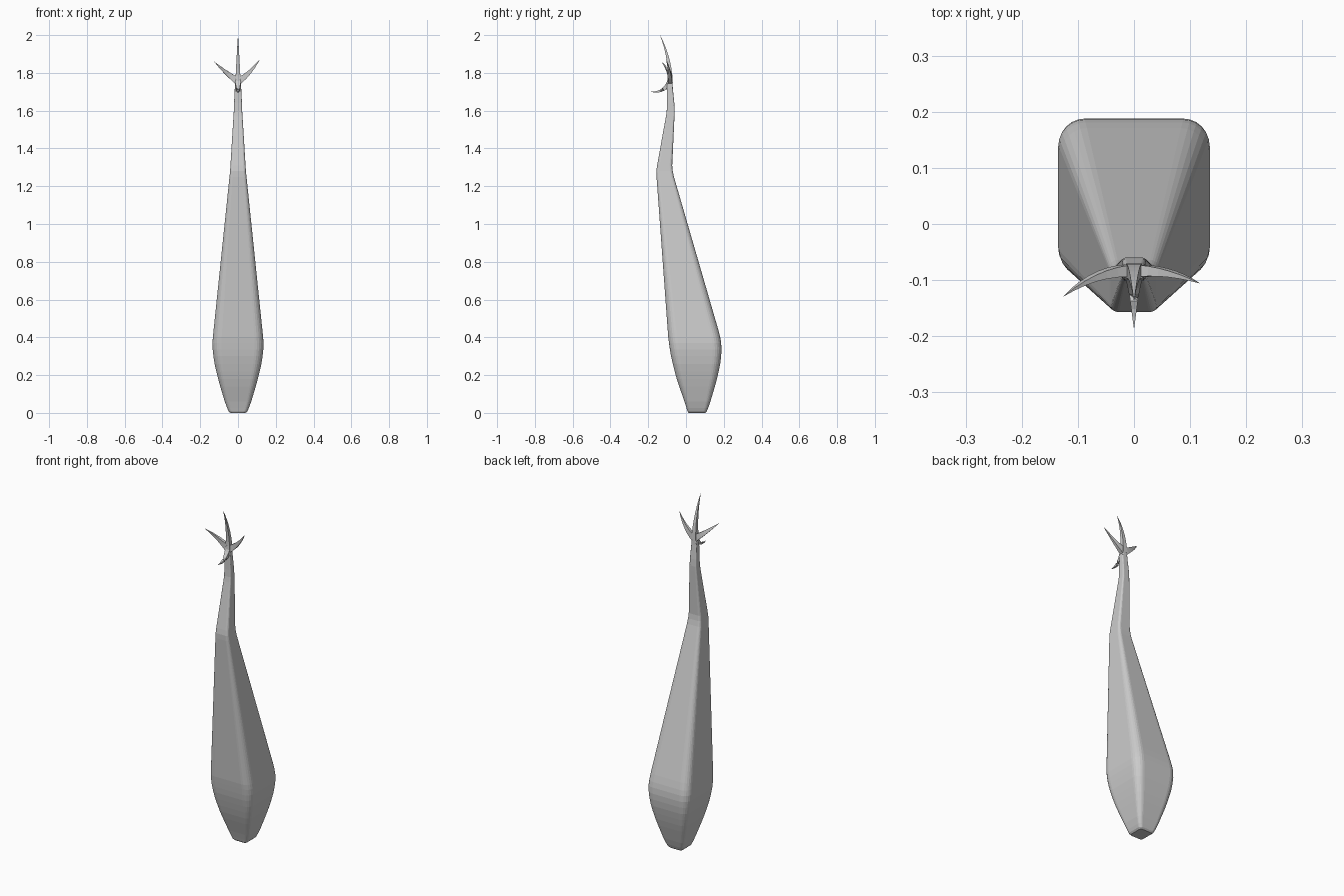
import bpy, bmesh, math
from mathutils import Vector

if "Cube" in bpy.data.objects:
    bpy.data.objects.remove(bpy.data.objects["Cube"])

grey = bpy.data.materials.new("grey")
grey.diffuse_color = (0.6, 0.6, 0.6, 1)
grey.use_nodes = True
grey.node_tree.nodes["Principled BSDF"].inputs["Base Color"].default_value = grey.diffuse_color


def loft(name, rings, tip=None):
    """Skin a list of closed rings, capped, optionally ending in a point."""
    bm = bmesh.new()
    rows = [[bm.verts.new(p) for p in r] for r in rings]
    n = len(rows[0])
    for a, b in zip(rows, rows[1:]):
        for i in range(n):
            bm.faces.new((a[i], a[(i + 1) % n], b[(i + 1) % n], b[i]))
    bm.faces.new(rows[0][::-1])
    if tip is None:
        bm.faces.new(rows[-1])
    else:
        t = bm.verts.new(tip)
        for i in range(n):
            bm.faces.new((rows[-1][i], rows[-1][(i + 1) % n], t))
    bmesh.ops.recalc_face_normals(bm, faces=bm.faces)
    me = bpy.data.meshes.new(name)
    bm.to_mesh(me)
    bm.free()
    me.materials.append(grey)
    ob = bpy.data.objects.new(name, me)
    bpy.context.collection.objects.link(ob)
    return ob


def rounded_section(z, hx, y0, y1, seg=6):
    """Horizontal rectangle with rounded corners."""
    cy, hy = (y0 + y1) / 2, (y1 - y0) / 2
    r = 0.35 * min(hx, hy)
    pts = []
    for k, (sx, sy) in enumerate(((1, 1), (-1, 1), (-1, -1), (1, -1))):
        for j in range(seg + 1):
            a = math.pi / 2 * (k + j / seg)
            pts.append((sx * (hx - r) + r * math.cos(a),
                        cy + sy * (hy - r) + r * math.sin(a), z))
    return pts


# Bulbous body and bent neck: height, half width, front y, back y
sections = [
    (0.0, 0.040, 0.014, 0.102), (0.008, 0.049, 0.008, 0.110),
    (0.025, 0.057, 0.003, 0.117), (0.06, 0.070, -0.008, 0.129),
    (0.10, 0.082, -0.022, 0.141), (0.14, 0.094, -0.036, 0.153),
    (0.18, 0.105, -0.049, 0.164), (0.22, 0.115, -0.060, 0.173),
    (0.26, 0.124, -0.070, 0.181), (0.30, 0.130, -0.079, 0.186),
    (0.335, 0.134, -0.085, 0.188), (0.37, 0.135, -0.090, 0.186),
    (0.40, 0.133, -0.094, 0.181), (0.44, 0.129, -0.097, 0.171),
    (1.25, 0.045, -0.156, -0.064), (1.28, 0.042, -0.157, -0.070),
    (1.31, 0.040, -0.153, -0.073), (1.57, 0.024, -0.106, -0.061),
    (1.60, 0.022, -0.102, -0.060), (1.64, 0.021, -0.101, -0.062),
    (1.72, 0.017, -0.102, -0.070), (1.78, 0.012, -0.098, -0.072),
]
loft("body", [rounded_section(*s) for s in sections])


def spike(name, path, width, depth):
    """Curved four-sided thorn tapering along a quadratic path to a point."""
    a, b, c = map(Vector, path)
    rings, steps = [], 7
    for i in range(steps):
        t = i / steps
        p = a * (1 - t) ** 2 + b * 2 * t * (1 - t) + c * t * t
        d = ((b - a) * (1 - t) + (c - b) * t).normalized()
        # side lies across the thorn, up completes the frame
        ref = Vector((0, 1, 0)) if abs(d.y) < 0.85 else Vector((0, 0, 1))
        side = d.cross(ref).normalized()
        up = side.cross(d)
        k = (1 - t) ** 0.9
        w, h = side * width * k, up * depth * k
        rings.append([p + w + h, p - w + h, p - w - h, p + w - h])
    return loft(name, rings, c)


# Four thorns at the tip of the neck
spike("top_thorn", [(0, -0.084, 1.75), (0, -0.082, 1.88), (0, -0.138, 2.0)], 0.014, 0.014)
spike("left_thorn", [(0.0, -0.084, 1.755), (-0.065, -0.08, 1.80), (-0.127, -0.130, 1.86)], 0.019, 0.012)
spike("right_thorn", [(0.0, -0.084, 1.755), (0.06, -0.08, 1.79), (0.118, -0.106, 1.875)], 0.019, 0.012)
spike("front_thorn", [(0, -0.085, 1.755), (0, -0.118, 1.69), (0, -0.188, 1.70)], 0.015, 0.014)
